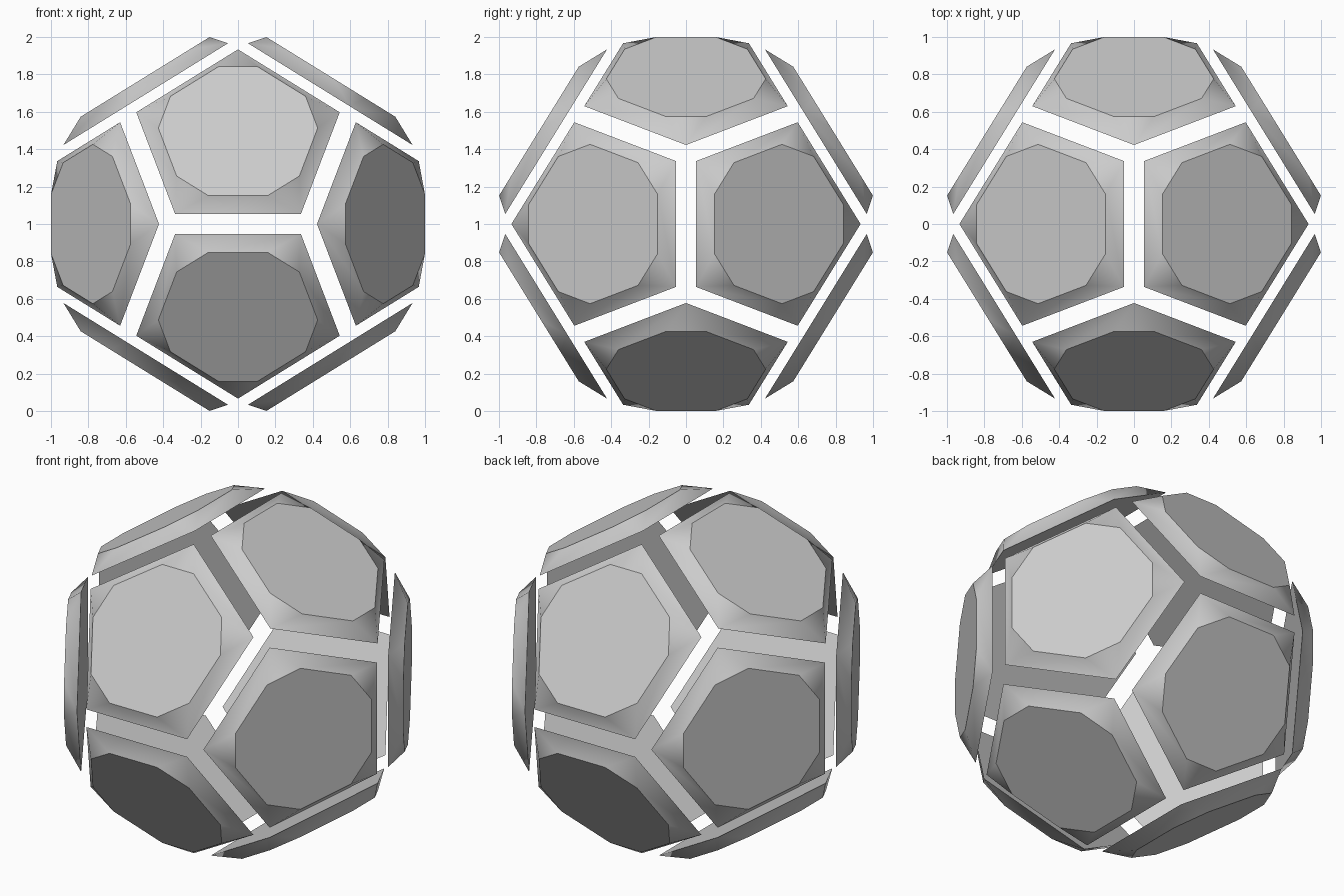
import bpy, bmesh, math
from mathutils import Vector, Matrix

cube = bpy.data.objects.get("Cube")
if cube:
    bpy.data.objects.remove(cube, do_unlink=True)

grey = bpy.data.materials.new("light_grey")
grey.use_nodes = True
COLOUR = (0.6, 0.6, 0.6, 1)
grey.diffuse_color = COLOUR
grey.node_tree.nodes["Principled BSDF"].inputs["Base Color"].default_value = COLOUR

BASE_R, BASE_D = 0.572, 0.85     # pentagon radius, distance from the centre
TOP_R, TOP_D = 0.427, 0.93       # raised ten-sided face
CUT = math.radians(14.2)         # half angle of each clipped corner


def polar(radius, angle, height):
    return Vector((radius * math.cos(angle), radius * math.sin(angle), height))


def make_plate_mesh():
    """Pentagon plate along +z, with one corner on +x."""
    bm = bmesh.new()
    base, top = [], []
    for i in range(5):
        a = math.tau * i / 5
        base.append(bm.verts.new(polar(BASE_R, a, BASE_D)))
        top.append([bm.verts.new(polar(TOP_R, a + d, TOP_D)) for d in (-CUT, CUT)])
    cap = bm.faces.new([v for pair in top for v in pair])
    back = bm.faces.new(base[::-1])
    for i in range(5):
        j = (i + 1) % 5
        bm.faces.new((base[i], top[i][1], top[i][0]))
        bm.faces.new((base[i], base[j], top[j][0], top[i][1]))
    bmesh.ops.recalc_face_normals(bm, faces=bm.faces)
    # Smooth sloping rim between two crisp flat faces
    for f in bm.faces:
        f.smooth = f not in (cap, back)
    for e in list(cap.edges) + list(back.edges):
        e.smooth = False
    mesh = bpy.data.meshes.new("pentagon_plate")
    bm.to_mesh(mesh)
    bm.free()
    mesh.materials.append(grey)
    return mesh


# Twelve plates facing out along the dodecahedron directions
plate_mesh = make_plate_mesh()
tilt = math.atan(2 / (1 + math.sqrt(5)))
c, s = math.cos(tilt), math.sin(tilt)
center = Vector((0, 0, 1))
for axis in range(3):
    a, b = axis, (axis + 1) % 3
    for p in (-1, 1):
        for q in (-1, 1):
            normal, corner = Vector((0, 0, 0)), Vector((0, 0, 0))
            normal[a], normal[b] = p * c, q * s
            corner[a], corner[b] = -p * s, q * c
            rot = Matrix((corner, normal.cross(corner), normal)).transposed()
            plate = bpy.data.objects.new("pentagon_plate", plate_mesh)
            plate.matrix_world = Matrix.Translation(center) @ rot.to_4x4()
            bpy.context.collection.objects.link(plate)
